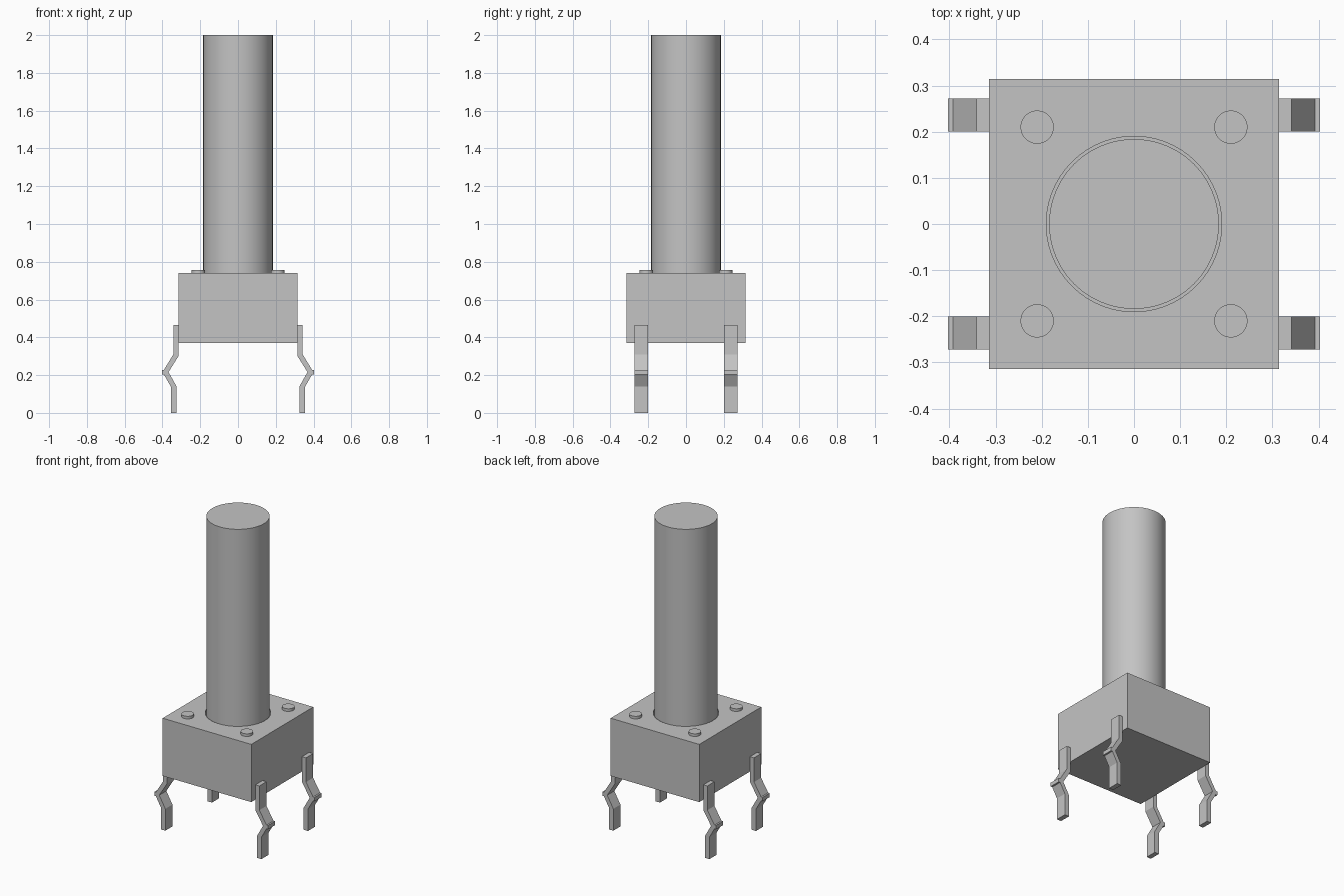
import bpy
import bmesh
from mathutils import Matrix

cube = bpy.data.objects.get("Cube")
if cube:
    bpy.data.objects.remove(cube, do_unlink=True)

# Single flat colour
grey = bpy.data.materials.new("light grey")
grey.use_nodes = True
grey.diffuse_color = (0.55, 0.55, 0.55, 1)
grey.node_tree.nodes["Principled BSDF"].inputs["Base Color"].default_value = grey.diffuse_color


def add_object(name, bm):
    bmesh.ops.recalc_face_normals(bm, faces=bm.faces)
    mesh = bpy.data.meshes.new(name)
    bm.to_mesh(mesh)
    bm.free()
    mesh.materials.append(grey)
    obj = bpy.data.objects.new(name, mesh)
    bpy.context.collection.objects.link(obj)
    return obj


def activate(obj):
    bpy.ops.object.select_all(action="DESELECT")
    obj.select_set(True)
    bpy.context.view_layer.objects.active = obj


def cylinder(name, radius, bottom, top, x=0, y=0, sides=96):
    bm = bmesh.new()
    bmesh.ops.create_cone(bm, cap_ends=True, segments=sides, radius1=radius, radius2=radius,
                          depth=top - bottom,
                          matrix=Matrix.Translation((x, y, (bottom + top) / 2)))
    obj = add_object(name, bm)
    activate(obj)
    bpy.ops.object.shade_smooth_by_angle()
    return obj


BODY_HALF, BODY_BOTTOM, BODY_TOP = 0.314, 0.37, 0.74
RECESS_FLOOR = 0.64

# Housing with a round recess for the plunger
bm = bmesh.new()
bmesh.ops.create_cube(bm, size=1, matrix=Matrix.Translation((0, 0, (BODY_BOTTOM + BODY_TOP) / 2))
                      @ Matrix.Diagonal((2 * BODY_HALF, 2 * BODY_HALF, BODY_TOP - BODY_BOTTOM, 1)))
housing = add_object("housing", bm)
cutter = cylinder("recess_cutter", 0.19, RECESS_FLOOR, BODY_TOP + 0.1)
cutter.hide_render = True
cut = housing.modifiers.new("recess", "BOOLEAN")
cut.operation = "DIFFERENCE"
cut.solver = "EXACT"
cut.object = cutter
activate(housing)
bpy.ops.object.modifier_apply(modifier=cut.name)
bpy.data.objects.remove(cutter, do_unlink=True)
bpy.ops.object.shade_smooth_by_angle()

# Tall plunger
cylinder("plunger", 0.184, RECESS_FLOOR, 2)

# Rivets and bent legs at the four corners
LEG_PROFILE = [
    (0.314, 0.465), (0.342, 0.465), (0.342, 0.31), (0.392, 0.228), (0.403, 0.228),
    (0.403, 0.203), (0.392, 0.203), (0.356, 0.14), (0.356, 0), (0.325, 0),
    (0.325, 0.14), (0.368, 0.216), (0.314, 0.302),
]
LEG_Y, LEG_HALF_WIDTH = 0.236, 0.036

for side, sx in (("left", 1), ("right", -1)):
    for end, sy in (("front", -1), ("back", 1)):
        cylinder(f"{end}_{side}_rivet", 0.036, BODY_TOP, 0.757, 0.21 * sx, 0.21 * sy, 48)
        bm = bmesh.new()
        face = bm.faces.new([bm.verts.new((sx * x, sy * LEG_Y - LEG_HALF_WIDTH, z))
                             for x, z in LEG_PROFILE])
        result = bmesh.ops.extrude_face_region(bm, geom=[face], use_keep_orig=True)
        moved = [v for v in result["geom"] if isinstance(v, bmesh.types.BMVert)]
        bmesh.ops.translate(bm, verts=moved, vec=(0, 2 * LEG_HALF_WIDTH, 0))
        add_object(f"{end}_{side}_leg", bm)
